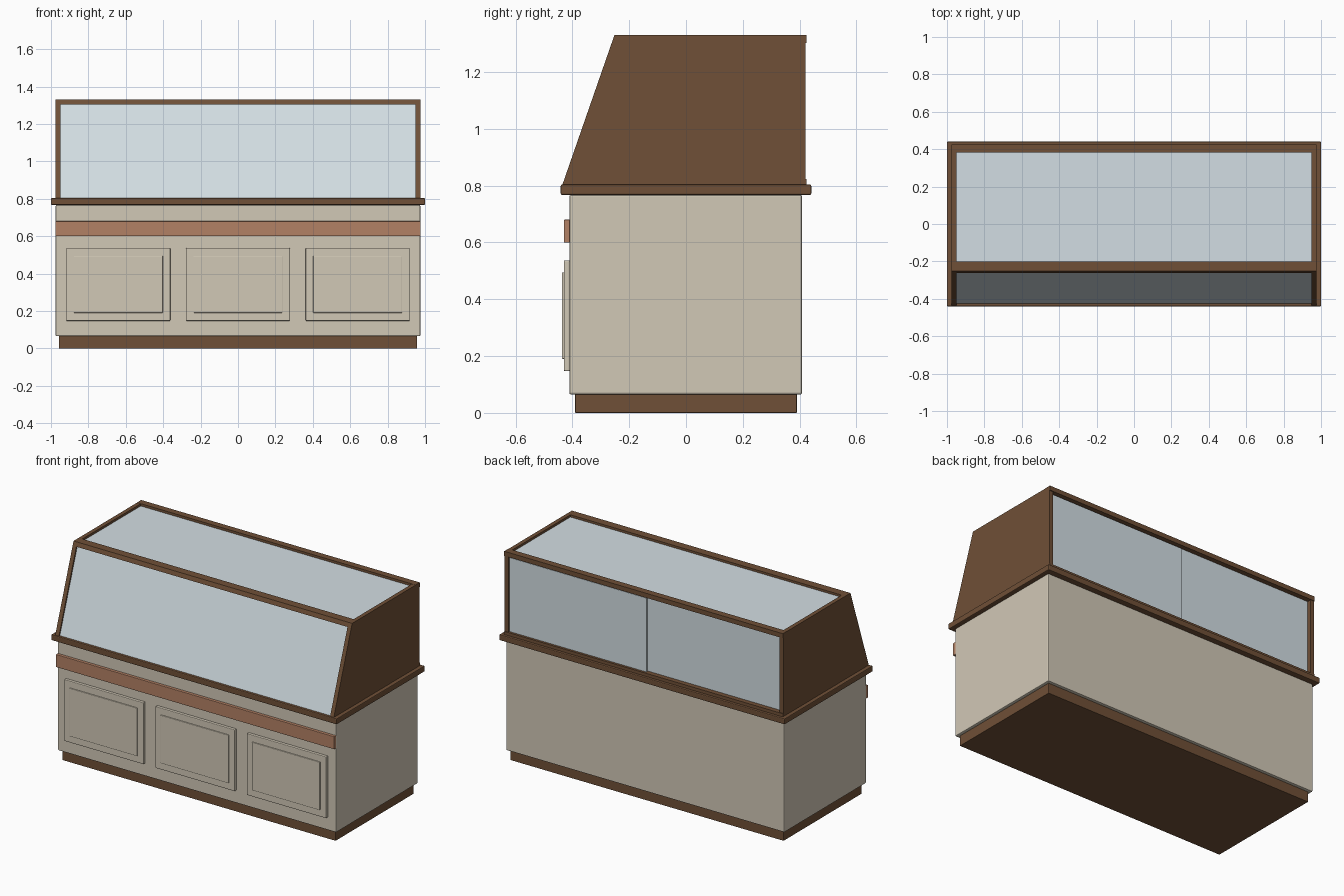
import bpy, bmesh

if "Cube" in bpy.data.objects:
    bpy.data.objects.remove(bpy.data.objects["Cube"])


def material(name, rgb):
    m = bpy.data.materials.new(name)
    m.diffuse_color = (*rgb, 1)
    m.use_nodes = True
    m.node_tree.nodes["Principled BSDF"].inputs["Base Color"].default_value = m.diffuse_color
    return m


WOOD = material("dark_wood", (0.16, 0.08, 0.038))
CREAM = material("cream_paint", (0.64, 0.58, 0.47))
BAND = material("light_wood", (0.45, 0.22, 0.13))
GLASS = material("pale_glass", (0.65, 0.73, 0.77))


def prism(name, profile, x0, x1, mat, bevel=0.0):
    """Extrude a (y, z) profile along x."""
    bm = bmesh.new()
    face = bm.faces.new([bm.verts.new((x0, y, z)) for y, z in profile])
    ext = bmesh.ops.extrude_face_region(bm, geom=[face])["geom"]
    moved = [v for v in ext if isinstance(v, bmesh.types.BMVert)]
    bmesh.ops.translate(bm, verts=moved, vec=(x1 - x0, 0, 0))
    bmesh.ops.recalc_face_normals(bm, faces=bm.faces)
    mesh = bpy.data.meshes.new(name)
    bm.to_mesh(mesh)
    bm.free()
    mesh.materials.append(mat)
    ob = bpy.data.objects.new(name, mesh)
    bpy.context.collection.objects.link(ob)
    if bevel:
        b = ob.modifiers.new("soft_edges", "BEVEL")
        b.width, b.segments = bevel, 2
    return ob


def box(name, x, y, z, mat, bevel=0.0):
    profile = [(y[0], z[0]), (y[1], z[0]), (y[1], z[1]), (y[0], z[1])]
    return prism(name, profile, x[0], x[1], mat, bevel)


# Base cabinet
box("plinth", (-0.957, 0.957), (-0.39, 0.39), (0, 0.066), WOOD, 0.002)
box("cabinet_body", (-0.975, 0.975), (-0.411, 0.409), (0.065, 0.767), CREAM, 0.006)
box("countertop", (-1, 1), (-0.441, 0.441), (0.767, 0.804), WOOD, 0.005)
box("front_band", (-0.975, 0.975), (-0.43, -0.409), (0.60, 0.68), BAND, 0.002)

# Raised front panels
for i, cx in enumerate((-0.64, 0, 0.64), 1):
    box(f"door_panel_{i}", (cx - 0.278, cx + 0.278), (-0.43, -0.409),
        (0.147, 0.537), CREAM, 0.004)
    box(f"door_raised_field_{i}", (cx - 0.238, cx + 0.238), (-0.437, -0.428),
        (0.19, 0.495), CREAM, 0.003)

# Sloped side panels of the display case
side = [(-0.435, 0.804), (0.42, 0.804), (0.42, 1.33), (-0.252, 1.33)]
for label, s in (("left", -1), ("right", 1)):
    prism(f"{label}_side_panel", side, s * 0.95, s * 0.976, WOOD)

# Rails between and across the sides
prism("front_top_rail", [(-0.261, 1.304), (-0.20, 1.304), (-0.20, 1.33), (-0.252, 1.33)],
      -0.951, 0.951, WOOD)
box("back_top_rail", (-0.976, 0.976), (0.383, 0.425), (1.302, 1.331), WOOD)
box("back_bottom_rail", (-0.976, 0.976), (0.37, 0.425), (0.804, 0.824), WOOD)

# Glazing
prism("front_glass", [(-0.426, 0.804), (-0.418, 0.804), (-0.242, 1.306), (-0.25, 1.306)],
      -0.951, 0.951, GLASS)
box("top_glass", (-0.951, 0.951), (-0.205, 0.387), (1.308, 1.316), GLASS)
box("outer_sliding_door", (-0.01, 0.951), (0.402, 0.41), (0.82, 1.292), GLASS)
box("inner_sliding_door", (-0.951, 0.06), (0.386, 0.394), (0.82, 1.304), GLASS)
